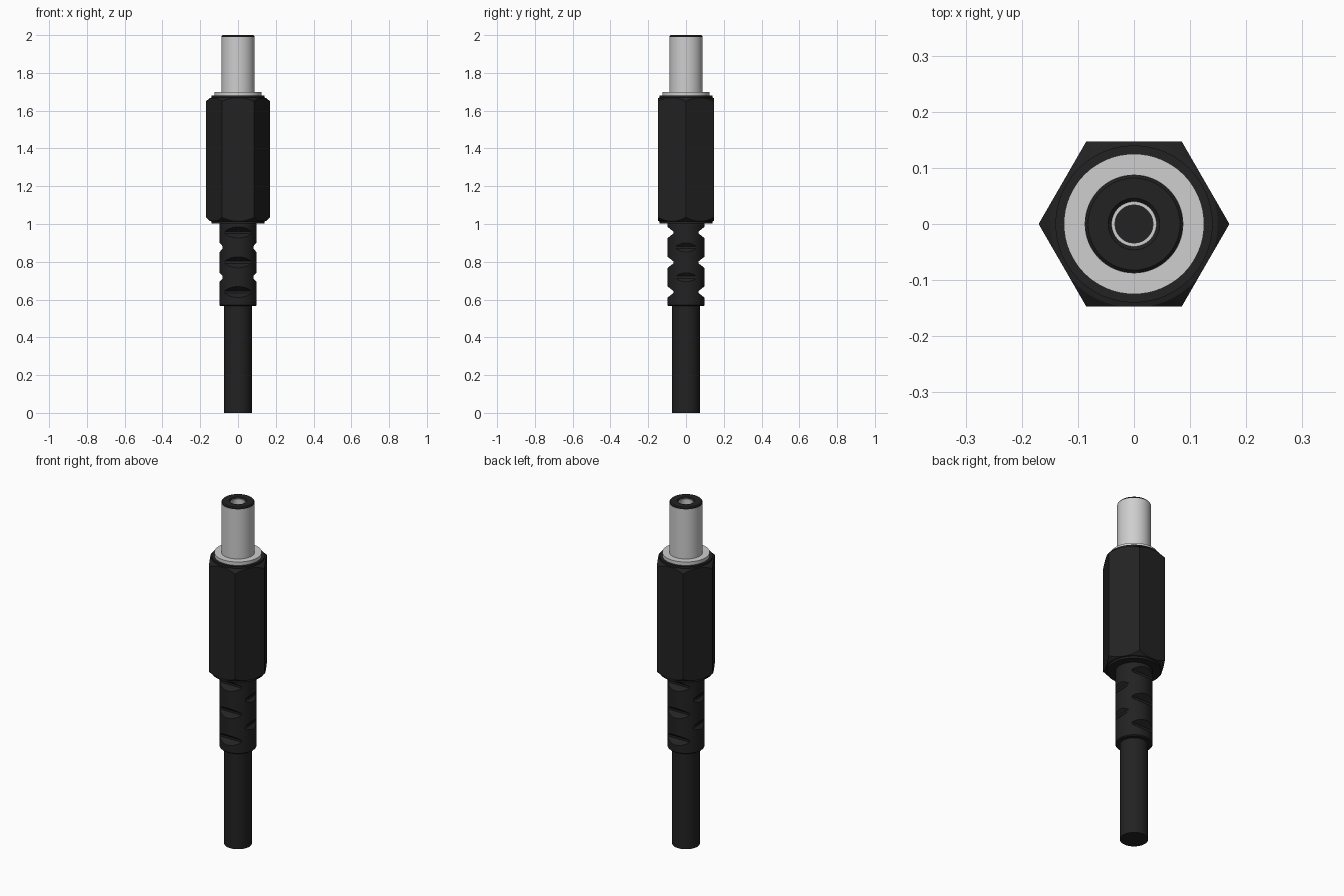
import bpy, bmesh, math
from mathutils import Matrix

if "Cube" in bpy.data.objects:
    bpy.data.objects.remove(bpy.data.objects["Cube"])


def material(name, c):
    m = bpy.data.materials.new(name)
    m.diffuse_color = (c[0], c[1], c[2], 1)
    m.use_nodes = True
    m.node_tree.nodes["Principled BSDF"].inputs["Base Color"].default_value = m.diffuse_color
    return m


BLACK = material("black_plastic", (0.016, 0.016, 0.016))
SILVER = material("silver_metal", (0.62, 0.62, 0.62))


def finish(name, bm, mat):
    bmesh.ops.recalc_face_normals(bm, faces=bm.faces[:])
    me = bpy.data.meshes.new(name)
    bm.to_mesh(me)
    bm.free()
    ob = bpy.data.objects.new(name, me)
    bpy.context.collection.objects.link(ob)
    me.materials.append(mat)
    return ob


def lathe(name, profile, mat, n=64, closed=False):
    """Revolve (radius, z) points; capped at both ends, or a closed ring section."""
    bm = bmesh.new()
    rings = [[bm.verts.new((r * math.cos(2 * math.pi * i / n),
                            r * math.sin(2 * math.pi * i / n), z))
              for i in range(n)] for r, z in profile]
    pairs = list(zip(rings, rings[1:]))
    if closed:
        pairs.append((rings[-1], rings[0]))
    else:
        bm.faces.new(rings[0])
        bm.faces.new(rings[-1])
    for a, b in pairs:
        for i in range(n):
            j = (i + 1) % n
            bm.faces.new((a[i], a[j], b[j], b[i]))
    return finish(name, bm, mat)


def activate(ob):
    bpy.ops.object.select_all(action='DESELECT')
    ob.select_set(True)
    bpy.context.view_layer.objects.active = ob


def boolean(ob, cutter, op):
    activate(ob)
    mod = ob.modifiers.new("cut", 'BOOLEAN')
    mod.operation = op
    mod.solver = 'EXACT'
    mod.object = cutter
    bpy.ops.object.modifier_apply(modifier=mod.name)
    bpy.data.objects.remove(cutter)


# Cable
cable = lathe("cable", [(0.073, 0), (0.073, 0.58)], BLACK)

# Strain relief sleeve with wedge notches, alternating front/back and sides
sleeve = lathe("strain_relief", [(0.092, 0.565), (0.097, 0.57), (0.097, 1.01)], BLACK)
bm = bmesh.new()


def notch(z, angle, depth, half):
    rot = Matrix.Rotation(angle, 4, 'Z')
    inner, outer = 0.097 - depth, 0.12
    slope = half * (outer - inner) / depth
    section = [(inner, z - 0.006), (outer, z - 0.006 - slope),
               (outer, z + 0.006 + slope), (inner, z + 0.006)]
    ends = [[bm.verts.new(rot @ Matrix.Translation((r, y, h)).to_translation())
             for r, h in section] for y in (-0.12, 0.12)]
    for e in ends:
        bm.faces.new(e)
    for i in range(4):
        j = (i + 1) % 4
        bm.faces.new((ends[0][i], ends[0][j], ends[1][j], ends[1][i]))


for side in (0, math.pi):
    for z in (0.64, 0.797, 0.955):
        notch(z, side + math.pi / 2, 0.03, 0.023)
    for z in (0.718, 0.876):
        notch(z, side, 0.016, 0.018)
boolean(sleeve, finish("notch_cutter", bm, BLACK), 'DIFFERENCE')

# Hexagonal grip with turned chamfers and short round shoulders
grip = lathe("hex_grip", [(0.17, 0.99), (0.17, 1.70)], BLACK, n=6)
turned = lathe("grip_chamfer_cutter",
               [(0.14, 1.003), (0.14, 1.014), (0.149, 1.016), (0.175, 1.04),
                (0.175, 1.645), (0.149, 1.667), (0.14, 1.669), (0.14, 1.68)], BLACK, n=96)
boolean(grip, turned, 'INTERSECT')

# Metal flange and barrel
flange = lathe("flange", [(0.125, 1.675), (0.125, 1.70), (0.08, 1.70), (0.08, 1.675)],
               SILVER, closed=True)
barrel = lathe("barrel", [(0.088, 1.68), (0.088, 1.99), (0.08, 1.99), (0.08, 1.68)],
               SILVER, closed=True)

# Insulator at the tip, contact tube and the dark floor of its bore
insulator = lathe("tip_insulator",
                  [(0.087, 1.985), (0.087, 1.995), (0.082, 2.0), (0.046, 2.0),
                   (0.04, 1.994), (0.04, 1.70), (0.079, 1.70), (0.079, 1.985)],
                  BLACK, closed=True)
contact = lathe("contact_tube", [(0.041, 1.70), (0.041, 1.993), (0.034, 1.993), (0.034, 1.70)],
                SILVER, n=24, closed=True)
floor = lathe("bore_floor", [(0.0345, 1.69), (0.0345, 1.71)], BLACK, n=24)

for ob in (cable, sleeve, grip, flange, barrel, insulator, contact, floor):
    activate(ob)
    bpy.ops.object.shade_smooth_by_angle(angle=math.radians(25))
